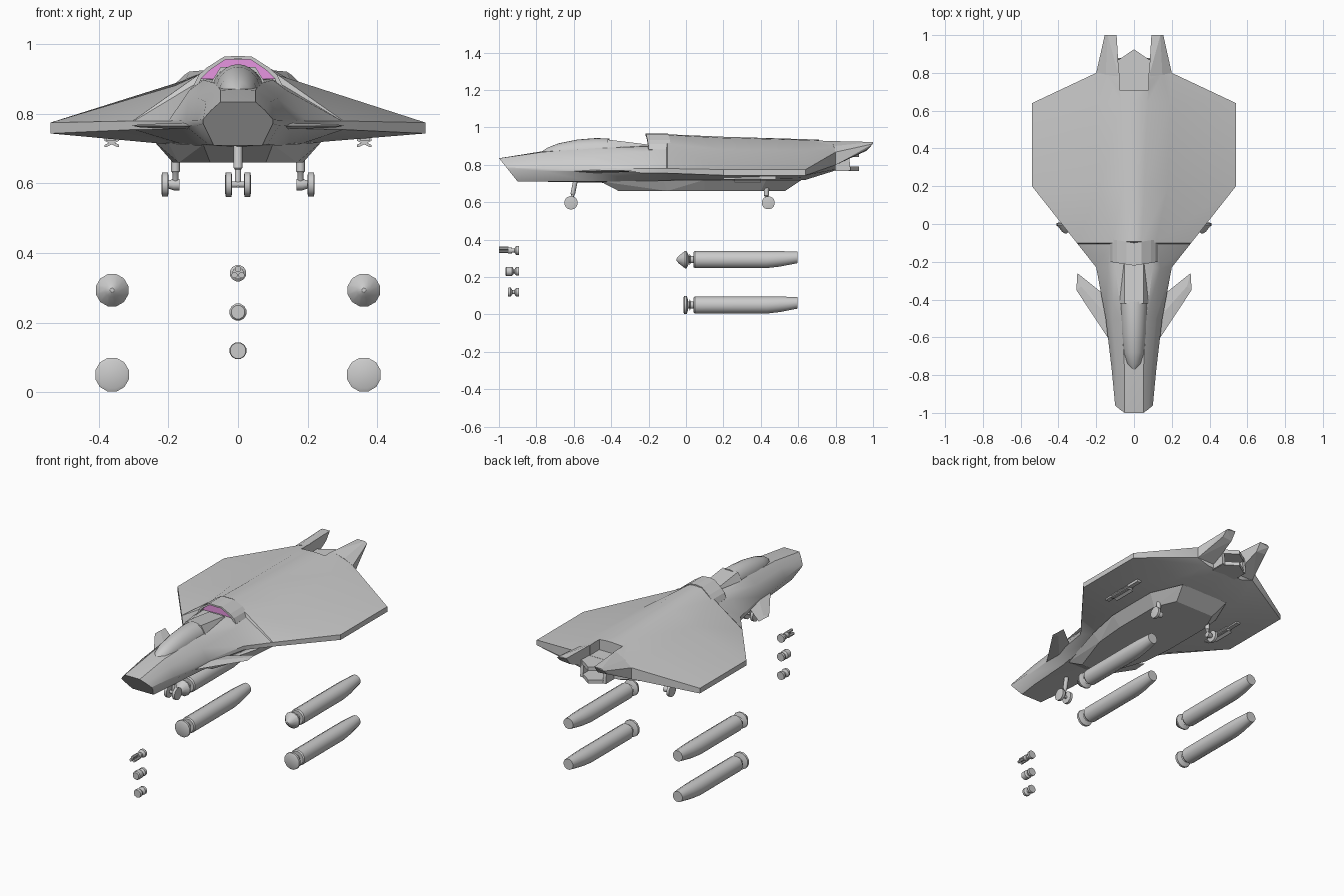
import bpy, bmesh, math
from mathutils import Vector

if "Cube" in bpy.data.objects:
    bpy.data.objects.remove(bpy.data.objects["Cube"])

smooth = []


def finish(name, bm, soft=True):
    bmesh.ops.recalc_face_normals(bm, faces=bm.faces)
    me = bpy.data.meshes.new(name)
    bm.to_mesh(me)
    bm.free()
    ob = bpy.data.objects.new(name, me)
    bpy.context.collection.objects.link(ob)
    if soft:
        smooth.append(ob)
    return ob


def loft(name, rings, soft=True):
    bm = bmesh.new()
    vs = [[bm.verts.new(p) for p in r] for r in rings]
    n = len(vs[0])
    for a, b in zip(vs, vs[1:]):
        for i in range(n):
            j = (i + 1) % n
            bm.faces.new((a[i], a[j], b[j], b[i]))
    bm.faces.new(vs[0])
    bm.faces.new(vs[-1])
    return finish(name, bm, soft)


def hull(name, pts, s=1, both=False):
    bm = bmesh.new()
    for x, y, z in pts:
        bm.verts.new((x * s, y, z))
        if both:
            bm.verts.new((-x, y, z))
    bmesh.ops.remove_doubles(bm, verts=bm.verts, dist=1e-5)
    r = bmesh.ops.convex_hull(bm, input=bm.verts)
    bmesh.ops.delete(bm, geom=[v for v in bm.verts if not v.link_faces], context='VERTS')
    return finish(name, bm, False)


def box(name, x0, x1, y0, y1, z0, z1, s=1):
    return hull(name, [(x, y, z) for x in (x0, x1) for y in (y0, y1) for z in (z0, z1)], s)


def lathe(name, c, prof, axis='y', n=12):
    # prof: (distance along axis, radius, lift)
    rings = []
    for t, r, dz in prof:
        ring = []
        for i in range(n):
            a = 2 * math.pi * (i + .5) / n
            u, v = r * math.cos(a), r * math.sin(a)
            p = {'y': (u, t, v + dz), 'x': (t, u, v + dz), 'z': (u, v + dz, t)}[axis]
            ring.append(Vector(c) + Vector(p))
        rings.append(ring)
    return loft(name, rings)


def mirrored(y, half):
    pts = half + [(-x, z) for x, z in reversed(half) if x > 0]
    return [(x, y, z) for x, z in pts]


# Blended fuselage and wing
nose = mirrored(0, [(0, .835), (.05, .835), (.078, .81), (.1, .785), (.1, .772), (.07, .71), (0, .71)])
nose = [(x, -1 + (.835 - z) * .8, z) for x, y, z in nose]
sections = [
    (-.77, [(0, .872), (.05, .868), (.092, .835), (.118, .782), (.118, .767), (.085, .712), (0, .71)]),
    (-.5, [(0, .89), (.065, .888), (.115, .845), (.15, .783), (.15, .765), (.105, .71), (0, .705)]),
    (-.23, [(0, .903), (.1, .898), (.14, .868), (.2, .78), (.2, .757), (.15, .71), (0, .70)]),
    (-.105, [(0, .905), (.1, .90), (.125, .885), (.299, .78), (.299, .755), (.17, .71), (0, .70)]),
    (-.10, [(0, .963), (.04, .96), (.115, .912), (.303, .78), (.303, .755), (.17, .71), (0, .70)]),
    (.2, [(0, .95), (.055, .943), (.18, .882), (.54, .775), (.54, .744), (.22, .718), (0, .70)]),
    (.64, [(0, .937), (.07, .932), (.19, .877), (.54, .775), (.54, .744), (.22, .73), (0, .72)]),
    (.8, [(0, .93), (.08, .927), (.15, .898), (.2, .868), (.2, .80), (.12, .775), (0, .77)]),
]
body = loft("fuselage_and_wing", [nose] + [mirrored(y, h) for y, h in sections])

# Recess in the rear deck
cutter = box("deck_cutter", -.077, .077, .71, 1.1, .868, 1.1)
cutter.hide_render = True
mod = body.modifiers.new("deck_recess", 'BOOLEAN')
mod.operation = 'DIFFERENCE'
mod.object = cutter
bpy.context.view_layer.objects.active = body
bpy.ops.object.modifier_apply(modifier=mod.name)
bpy.data.objects.remove(cutter)


# Canopy and sloping spine behind it
def arch(y, w, top, base):
    return [(w * math.cos(math.pi * i / 12), y, base + (top - base) * math.sin(math.pi * i / 12))
            for i in range(13)]


loft("canopy", [arch(y, w, t, b) for y, w, t, b in [
    (-.77, .015, .872, .85), (-.74, .04, .892, .85), (-.68, .055, .915, .86),
    (-.58, .065, .935, .86), (-.48, .07, .943, .865), (-.41, .074, .94, .87)]])
hull("canopy_spine", [(.05, -.42, .935), (.078, -.42, .89), (.05, -.2, .908), (.06, -.2, .88)], both=True)

# Dorsal intake cowl with coloured inner face
lip = [(.128, .882), (.113, .912), (.09, .933), (.04, .965), (0, .967)]
outer = lip + [(-x, z) for x, z in reversed(lip[:-1])]
inner = [(x * .93, z - .009) for x, z in reversed(outer)]
loft("intake_cowl", [[(x, y + .02 * abs(x) / .128, z) for x, z in outer + inner]
                     for y in (-.22, -.1)], False)
panel = hull("intake_panel", [(x, y, z) for y in (-.185, -.18)
                              for x, z in [(.108, .9), (.098, .915), (.082, .928), (.036, .957)]], both=True)
pink = bpy.data.materials.new("pink")
pink.diffuse_color = (.8, .3, .75, 1)
pink.use_nodes = True
pink.node_tree.nodes["Principled BSDF"].inputs["Base Color"].default_value = pink.diffuse_color
panel.data.materials.append(pink)

# Belly fairing
hull("belly_fairing", [
    (.08, -.36, .66), (.17, -.1, .66), (.187, .1, .66), (.187, .4, .66), (.13, .53, .66),
    (.1, -.46, .712), (.2, -.12, .715), (.24, .1, .72), (.24, .43, .72), (.16, .62, .72)], both=True)

# Nozzle: chevron plates and side walls
for name, z0, z1, y0 in [("nozzle_upper", .842, .867, .7), ("nozzle_lower", .768, .79, .76)]:
    hull(name, [(x, y, z) for z in (z0, z1) for x, y in [(.08, y0), (.08, .87), (0, .925)]], both=True)

for s, side in ((1, "left"), (-1, "right")):
    hull("nozzle_wall_" + side, [(x, y, z) for x in (.066, .085) for y, z in
                                 [(.76, .77), (.76, .867), (.87, .867), (.88, .77)]], s)
    # Tail boom
    hull("tail_boom_" + side, [
        (.079, .78, .927), (.15, .79, .9), (.2, .8, .868), (.2, .8, .8), (.079, .78, .79),
        (.092, 1, .922), (.14, 1, .922), (.155, 1, .912), (.155, .965, .88), (.092, .965, .875)], s)
    # Canard
    hull("canard_" + side, [(.12, -.63, .765), (.305, -.35, .766), (.3, -.26, .766), (.15, -.38, .765),
                            (.13, -.5, .774), (.13, -.5, .756), (.28, -.33, .771), (.28, -.33, .761)], s)
    # Wing rail with crossed clamp
    box("wing_rail_" + side, .352, .378, .2, .48, .722, .745, s)
    for k in (1, -1):
        hull("rail_clamp_" + side, [(.363 + i * .018 + j * .003, y, .717 + k * i * .009 + e)
                                    for i in (-1, 1) for j in (-1, 1) for e in (-.003, .003)
                                    for y in (.26, .4)], s)
    # Main landing gear
    x = .18 * s
    lathe("main_strut_" + side, (x, .43, 0), [(.59, .009, .01), (.63, .009, 0), (.635, .013, 0), (.68, .013, 0)], 'z')
    lathe("main_axle_" + side, (x, .44, .597), [(-.012 * s, .017, 0), (.006 * s, .017, 0), (.03 * s, .008, 0)], 'x')
    lathe("main_wheel_" + side, (.21 * s, .44, .597),
          [(-.01, .026, 0), (-.008, .035, 0), (.008, .035, 0), (.01, .026, 0)], 'x', 16)
    # Nose wheel
    lathe("nose_wheel_" + side, (.027 * s, -.615, .597),
          [(-.01, .026, 0), (-.008, .036, 0), (.008, .036, 0), (.01, .026, 0)], 'x', 16)
    # Underwing pods: upper with domed cap, lower with flat cap
    tank = [(.04, .041, 0), (.047, .047, 0), (.43, .047, 0), (.5, .043, .004), (.596, .032, .012)]
    neck = [(-.005, .02, 0), (.02, .02, 0), (.02, .03, 0), (.025, .02, 0), (.05, .02, 0)]
    dome = [(-.05, .006, 0), (-.04, .02, 0), (-.005, .048, 0), (.003, .048, 0), (.015, .022, 0)]
    flat = [(-.014, .04, 0), (-.009, .05, 0), (.004, .05, 0), (.012, .025, 0)]
    for z, cap, level in ((.293, dome, "upper"), (.05, flat, "lower")):
        c = (.362 * s, 0, z)
        lathe(f"{level}_pod_{side}", c, tank)
        lathe(f"{level}_pod_neck_{side}", c, neck)
        lathe(f"{level}_pod_cap_{side}", c, cap)

# Nose gear strut, leaning forward
lathe("nose_strut", (0, -.615, 0), [(.59, .008, 0), (.64, .009, .01), (.645, .013, .01), (.72, .013, .025)], 'z')
lathe("nose_axle", (0, -.615, .597), [(-.03, .009, 0), (.03, .009, 0)], 'x')

# Three loose nose attachments
base = [(-.935, .011, 0), (-.918, .011, 0), (-.908, .024, 0), (-.893, .024, 0)]
lathe("barrel_mount", (0, 0, .342), base)
lathe("barrel_collar", (0, 0, .342), [(-.953, .017, 0), (-.93, .017, 0)])
for i in range(3):
    a = math.pi / 2 + i * 2 * math.pi / 3
    lathe("barrel", (.012 * math.cos(a), 0, .342 + .012 * math.sin(a)), [(-1, .009, 0), (-.95, .009, 0)], n=8)
lathe("sensor_mount", (0, 0, .23), base)
lathe("sensor_barrel", (0, 0, .23), [(-.966, .02, 0), (-.96, .025, 0), (-.93, .025, 0), (-.922, .015, 0)])
lathe("plug_mount", (0, 0, .119), base)
lathe("plug_cap", (0, 0, .119), [(-.953, .023, 0), (-.948, .025, 0), (-.937, .025, 0), (-.928, .011, 0)])

# Smooth shading with crisp edges
bpy.ops.object.select_all(action='DESELECT')
for ob in smooth:
    ob.select_set(True)
bpy.context.view_layer.objects.active = body
bpy.ops.object.shade_smooth_by_angle(angle=math.radians(32))
